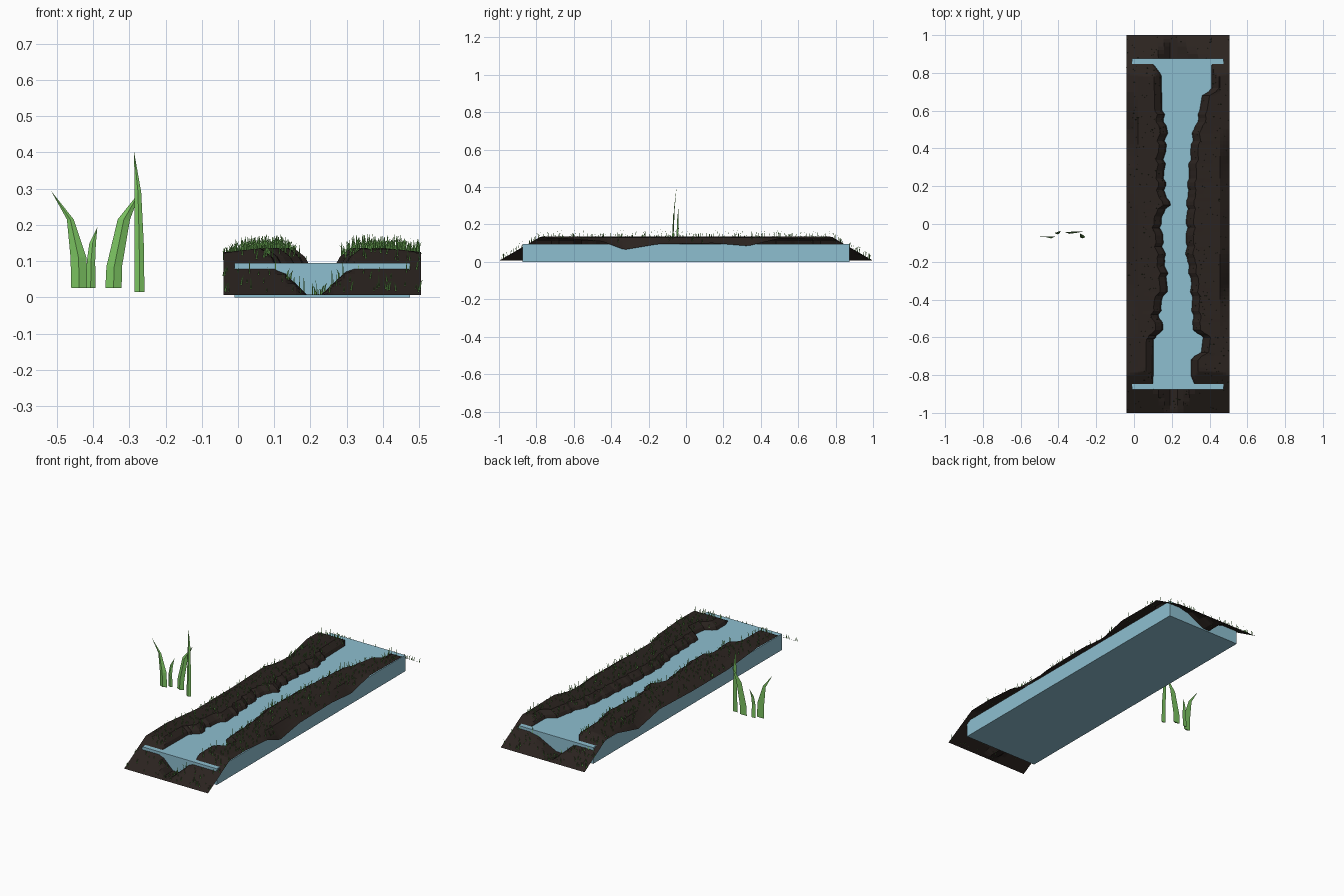
import bpy, bmesh, math, random
from mathutils import Vector

if "Cube" in bpy.data.objects:
    bpy.data.objects.remove(bpy.data.objects["Cube"])

random.seed(4)


def material(name, rgb):
    m = bpy.data.materials.new(name)
    m.diffuse_color = (*rgb, 1)
    m.use_nodes = True
    m.node_tree.nodes["Principled BSDF"].inputs["Base Color"].default_value = m.diffuse_color
    return m


def make_object(name, bm, mat):
    me = bpy.data.meshes.new(name)
    bm.to_mesh(me)
    bm.free()
    me.materials.append(mat)
    ob = bpy.data.objects.new(name, me)
    bpy.context.collection.objects.link(ob)
    return ob


def interp(pts, t):
    for (a, va), (b, vb) in zip(pts, pts[1:]):
        if t <= b:
            return va + (vb - va) * max(0, t - a) / (b - a)
    return pts[-1][1]


soil = material("soil", (0.024, 0.017, 0.014))
water_mat = material("water", (0.27, 0.52, 0.63))
green = material("green", (0.2, 0.55, 0.12))

# Water: a plain block inside the river bed
bm = bmesh.new()
bmesh.ops.create_cube(bm, size=1)
for v in bm.verts:
    v.co = Vector((0.2325 + v.co.x * 0.485, v.co.y * 1.75, 0.0475 + v.co.z * 0.095))
make_object("water", bm, water_mat)

# River bed: shorelines and outer rim heights along y
SHORE_L = [(-1, .10), (-.61, .105), (-.58, .14), (-.55, .155), (-.48, .135), (-.42, .145),
           (-.33, .18), (-.2, .165), (-.1, .155), (.03, .14), (.1, .19), (.17, .165),
           (.3, .16), (.5, .175), (.6, .15), (.79, .145), (.85, .1), (1, .09)]
SHORE_R = [(-1, .33), (-.85, .32), (-.8, .3), (-.71, .3), (-.68, .355), (-.6, .365), (-.57, .315),
           (-.5, .31), (-.3, .30), (-.15, .275), (.1, .28), (.28, .29), (.48, .31), (.56, .34),
           (.68, .36), (.71, .41), (.85, .41), (1, .35)]
RIM_L = [(-1, .12), (-.6, .125), (-.33, .1), (0, .1), (.3, .11), (.5, .07), (.7, .12), (1, .12)]
RIM_R = [(-1, .12), (-.65, .125), (-.45, .11), (-.33, .065), (-.15, .095), (.15, .1),
         (.33, .085), (.5, .125), (1, .12)]
X0, X1, TOP = -0.04, 0.505, 0.136


def section(y):
    """Cross-section of the bed at y as (x, z) points, channel cut between two banks."""
    wob = 0.006 * math.sin(y * 67) + 0.004 * math.sin(y * 121 + 1)
    l, r = interp(SHORE_L, y), interp(SHORE_R, y)
    if abs(y) < 0.6:
        l, r = l + wob, r - wob * 0.7
    fl, fr = max(.19, l + .035), min(.23, r - .035)
    return [(X0, interp(RIM_L, y)), (X0 + .06, .131), (l - .04, TOP), (l - .01, .112),
            (l, .094), (fl, .008), (fr, .008), (r, .094), (r + .01, .112),
            (min(r + .04, .45), TOP), (X1 - .05, .131), (X1, interp(RIM_R, y))]


def end_slope(y):
    return 0.006 + 0.58 * (1 - abs(y))


ys = sorted({round(-1 + i * 0.02, 3) for i in range(101)} | {-.845, -.785, .785, .845, -.61, -.59, .69})
bm = bmesh.new()
rows = []
for y in ys:
    sec = section(y)
    row = []
    for i, (a, b) in enumerate(zip(sec, sec[1:])):
        for k in range(3):
            t = k / 3
            x, z = a[0] + (b[0] - a[0]) * t, a[1] + (b[1] - a[1]) * t
            row.append(bm.verts.new((x, y, min(z, end_slope(y)))))
    row.append(bm.verts.new((sec[-1][0], y, min(sec[-1][1], end_slope(y)))))
    rows.append(row)
for ra, rb in zip(rows, rows[1:]):
    for i in range(len(ra) - 1):
        bm.faces.new((ra[i], ra[i + 1], rb[i + 1], rb[i]))
make_object("river_bed", bm, soil)

# Grass blades: rings of (left x, right x, y, z) closing to a tip (x, y, z)
BLADES = [
    ([(-.46, -.416, -.066, .026), (-.462, -.418, -.066, .11), (-.472, -.453, -.066, .215)], (-.516, -.066, .294)),
    ([(-.42, -.393, -.045, .026), (-.417, -.394, -.05, .10), (-.41, -.392, -.045, .15)], (-.388, -.035, .193)),
    ([(-.366, -.321, -.042, .026), (-.363, -.32, -.042, .085), (-.332, -.298, -.041, .215)], (-.268, -.04, .295)),
    ([(-.286, -.258, -.07, .015), (-.285, -.26, -.066, .15), (-.285, -.267, -.06, .29)], (-.287, -.05, .404)),
]


def add_blade(bm, rings, tip, place):
    loops = []
    for l, r, y, z in rings:
        d = 0.22 * (r - l)
        loops.append([bm.verts.new(place(Vector(p))) for p in
                      ((l, y, z), ((l + r) / 2, y - d, z), (r, y, z))])
    top = bm.verts.new(place(Vector(tip)))
    bm.faces.new(loops[0][::-1])
    for a, b in zip(loops, loops[1:]):
        for i in range(3):
            j = (i + 1) % 3
            bm.faces.new((a[i], a[j], b[j], b[i]))
    for i in range(3):
        bm.faces.new((loops[-1][i], loops[-1][(i + 1) % 3], top))


# Four large blades standing beside the river
for n, (rings, tip) in enumerate(BLADES):
    bm = bmesh.new()
    add_blade(bm, rings, tip, lambda p: p)
    make_object(f"large_grass_blade_{n + 1}", bm, green)

# Small copies scattered over the banks
bm = bmesh.new()
count = 0
while count < 900:
    x, y = random.uniform(X0, X1), random.uniform(-.99, .99)
    z = min(interp(section(y), x), end_slope(y))
    if z < .1 and abs(y) < .875:
        continue
    rings, tip = random.choice(BLADES)
    base = Vector(((rings[0][0] + rings[0][1]) / 2, rings[0][2], rings[0][3]))
    s = random.uniform(.08, .11)
    spot = Vector((x, y, z - .001))
    add_blade(bm, rings, tip, lambda p: spot + (p - base) * s)
    count += 1
make_object("bank_grass", bm, green)
